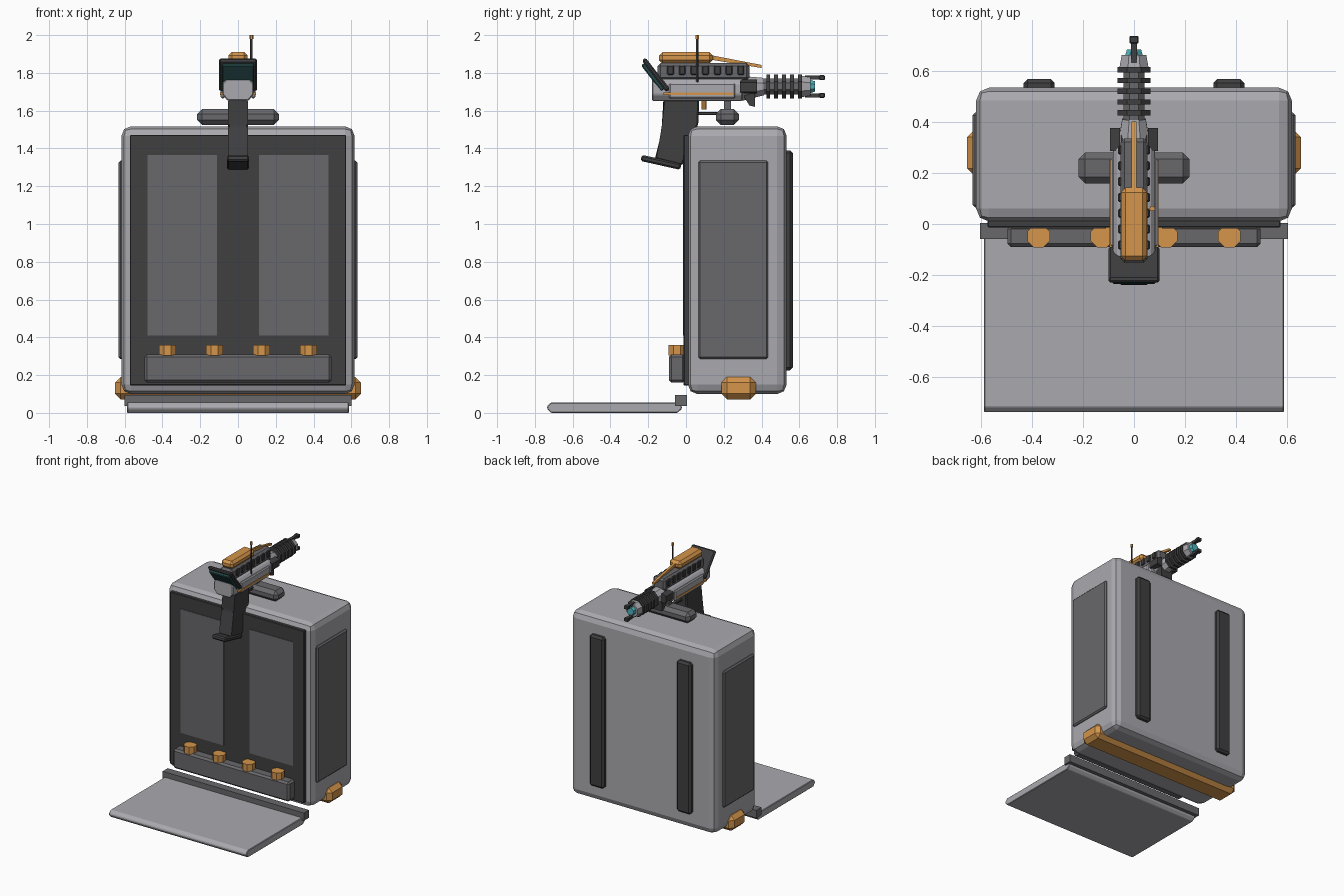
import bpy, bmesh, math
from mathutils import Matrix, Vector

if "Cube" in bpy.data.objects:
    bpy.data.objects.remove(bpy.data.objects["Cube"])


def material(name, r, g, b):
    m = bpy.data.materials.new(name)
    m.diffuse_color = (r, g, b, 1)
    m.use_nodes = True
    m.node_tree.nodes["Principled BSDF"].inputs["Base Color"].default_value = m.diffuse_color
    return m


LIGHT = material("light_grey", .40, .40, .43)
MID = material("mid_grey", .14, .14, .15)
DARK = material("dark_grey", .05, .05, .053)
ORANGE = material("orange", .66, .30, .07)
CYAN = material("cyan", .08, .45, .52)
SCREEN = material("dark_green", .02, .07, .07)


def finish(name, bm, mat):
    bmesh.ops.recalc_face_normals(bm, faces=bm.faces)
    me = bpy.data.meshes.new(name)
    bm.to_mesh(me)
    bm.free()
    me.materials.append(mat)
    ob = bpy.data.objects.new(name, me)
    bpy.context.collection.objects.link(ob)
    return ob


def bevel(bm, width, seg=1):
    if width:
        bmesh.ops.bevel(bm, geom=bm.edges[:], offset=width, segments=seg,
                        profile=.5, affect='EDGES')


def box(name, x, y, z, mat, bev=0, seg=1, tilt=0):
    """Box from (min, max) ranges, tilted about x through its centre."""
    bm = bmesh.new()
    bmesh.ops.create_cube(bm, size=1)
    size = [r[1] - r[0] for r in (x, y, z)]
    bmesh.ops.scale(bm, vec=size, verts=bm.verts)
    bevel(bm, bev, seg)
    c = Vector([(r[0] + r[1]) / 2 for r in (x, y, z)])
    bm.transform(Matrix.Translation(c) @ Matrix.Rotation(tilt, 4, 'X'))
    return finish(name, bm, mat)


def prism(name, pts, lo, hi, axis, mat, bev=0):
    """Extrude a (y, z) profile along x, or an (x, z) profile along y."""
    bm = bmesh.new()
    co = (lambda p, t: (t, p[0], p[1])) if axis == 'x' else (lambda p, t: (p[0], t, p[1]))
    a = [bm.verts.new(co(p, lo)) for p in pts]
    b = [bm.verts.new(co(p, hi)) for p in pts]
    bm.faces.new(a)
    bm.faces.new(b[::-1])
    for i in range(len(pts)):
        j = (i + 1) % len(pts)
        bm.faces.new((a[i], a[j], b[j], b[i]))
    bevel(bm, bev)
    return finish(name, bm, mat)


def rod(name, p, q, r1, mat, r2=None, n=8):
    """Faceted cylinder or cone between two points."""
    p, q = Vector(p), Vector(q)
    bm = bmesh.new()
    bmesh.ops.create_cone(bm, cap_ends=True, segments=n, radius1=r1,
                          radius2=r1 if r2 is None else r2, depth=(q - p).length)
    turn = (q - p).to_track_quat('Z', 'Y').to_matrix().to_4x4()
    bm.transform(Matrix.Translation((p + q) / 2) @ turn @ Matrix.Rotation(math.pi / n, 4, 'Z'))
    return finish(name, bm, mat)


def sym(w):
    return (-w, w)


# Cabinet and front doors
box("cabinet", sym(.617), (.01, .533), (.10, 1.517), LIGHT, .05, 2)
box("front_recess", sym(.572), (-.013, .03), (.145, 1.472), DARK, .004)
for s in (-1, 1):
    box("front_panel", sorted((s * .11, s * .48)), (-.017, .01), (.41, 1.365), MID)
    box("side_panel", sorted((s * .60, s * .632)), (.065, .435), (.285, 1.335), MID, .01)
    box("back_rail", sorted((s * .31, s * .432)), (.51, .566), (.225, 1.39), DARK, .015)
box("base_beam", sym(.652), (.187, .37), (.072, .19), ORANGE, .03)

# Front tray with knobs
box("front_tray", sym(.495), (-.09, -.005), (.16, .31), MID, .014)
for x in (-.373, -.125, .125, .373):
    rod("tray_knob", (x, -.048, .305), (x, -.048, .36), .048, ORANGE)

# Fold-down step
box("step_hinge", sym(.602), (-.058, .004), (.036, .096), MID)
prism("step_plate", [(-.735, .022), (-.715, 0), (-.045, 0), (-.022, .022), (-.022, .035),
                     (-.045, .055), (-.715, .055), (-.735, .035)],
      -.587, .587, 'x', LIGHT, .004)

# Blaster cradle
box("cradle", sym(.217), (.158, .28), (1.525, 1.608), MID, .026)
box("cradle_post", sym(.02), (.2, .237), (1.59, 1.68), MID)

# Grip, foot, trigger and guard
prism("grip", [(-.12, 1.66), (.07, 1.66), (.065, 1.53), (-.02, 1.31), (-.165, 1.345),
               (-.12, 1.52)], -.052, .052, 'x', DARK, .008)
box("grip_foot", sym(.058), (-.24, -.025), (1.31, 1.343), DARK, .009, tilt=-.22)
rod("trigger", (0, .095, 1.605), (0, .095, 1.67), .014, ORANGE)
box("trigger_guard", sym(.015), (.05, .2), (1.576, 1.594), DARK, .004)

# Receiver
prism("receiver", [(-.055, 1.652), (.055, 1.652), (.082, 1.685), (.082, 1.745),
                   (.062, 1.768), (-.062, 1.768), (-.082, 1.745), (-.082, 1.685)],
      -.18, .30, 'y', LIGHT, .006)
rod("nose", (0, .29, 1.718), (0, .41, 1.728), .072, LIGHT, .05)
prism("nose_bracket", [(.31, 1.77), (.365, 1.745), (.365, 1.62), (.335, 1.628), (.31, 1.67)],
      -.05, .05, 'x', DARK)
for s in (-1, 1):
    box("side_plate", sorted((s * .07, s * .092)), (-.09, .26), (1.665, 1.745), LIGHT, .007)
    box("side_stripe", sorted((s * .08, s * .096)), (-.12, .25), (1.683, 1.696), ORANGE)
    prism("side_fin", [(s * .055, 1.69), (s * .093, 1.70), (s * .093, 1.75), (s * .055, 1.765)],
          .285, .375, 'y', DARK)

# Upper rail with ribs
box("upper_rail", sym(.053), (-.15, .335), (1.76, 1.852), MID, .015)
for i in range(7):
    y = -.10 + i * .062
    box("rail_rib", sym(.062), (y, y + .036), (1.79, 1.84), DARK, .005)
box("top_cover", sym(.051), (-.143, .142), (1.85, 1.91), ORANGE, .018)
prism("top_spike", [(.12, 1.872), (.12, 1.896), (.40, 1.842), (.40, 1.826)],
      -.009, .009, 'x', ORANGE)

# Rear sight shield with screen
box("shield", sym(.1), (-.172, -.147), (1.685, 1.895), DARK, .008, tilt=.66)
box("shield_screen", sym(.085), (-.187, -.162), (1.69, 1.865), SCREEN, .006, tilt=.66)

# Antenna
rod("antenna", (.071, .06, 1.70), (.071, .06, 1.99), .007, DARK, n=6)
rod("antenna_tip", (.071, .06, 1.98), (.071, .06, 2.0), .011, ORANGE, n=6)

# Ribbed barrel
AX = 1.728
rod("barrel_core", (0, .38, AX), (0, .62, AX), .045, MID)
for i in range(5):
    y = .425 + i * .042
    rod("barrel_ring", (0, y, AX), (0, y + .02, AX), .07, DARK)
rod("muzzle_collar", (0, .61, AX), (0, .66, AX), .062, LIGHT, .052)
rod("muzzle_core", (0, .65, AX), (0, .682, AX), .04, CYAN, .03)
for s in (-1, 1):
    z = AX + s * .047
    box("muzzle_prong", sym(.012), (.63, .73), (z - .01, z + .01), DARK)
    box("prong_tip", sym(.018), (.705, .735), (z - .013, z + .013), DARK, .004)
